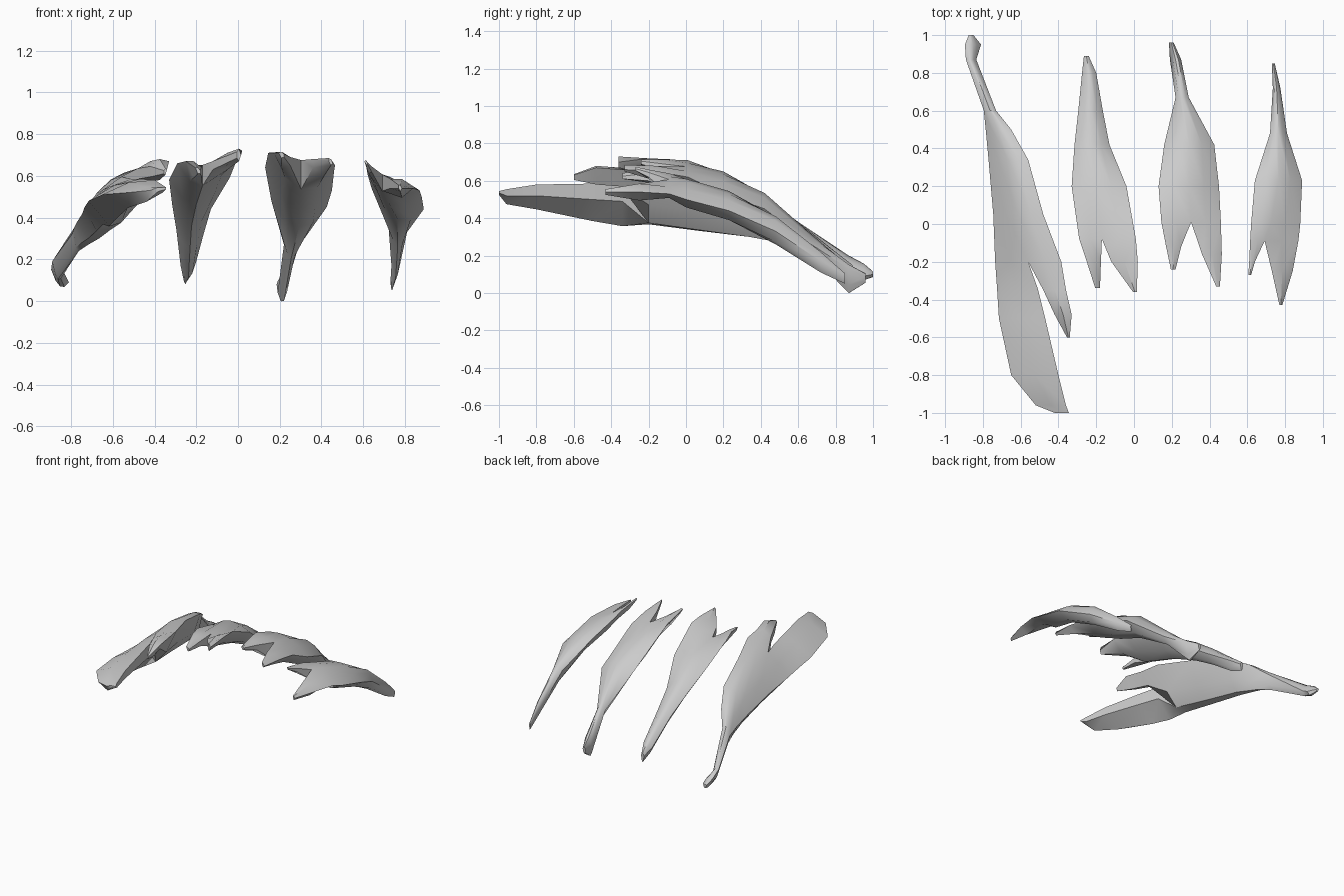
import bpy, bmesh


def body_ring(y, xl, zl, xr, zr, up, dn, m=.5):
    """Eight-point lens between a left and a right edge, with its ridge at fraction m."""
    a, b = m / 2, (1 + m) / 2
    pts = []
    for t, k in ((0, 0), (a, .75), (m, 1), (b, .75), (1, 0), (b, -.75), (m, -1), (a, -.75)):
        off = k * up if k > 0 else k * dn
        pts.append((xl + (xr - xl) * t, y, zl + (zr - zl) * t + off))
    return pts


def head_ring(y, xo, zo, xi, zi, up, dn):
    """Five-point wedge: thin outer edge, blunt inner edge facing the cleft."""
    xm, zm = (xo + xi) / 2, (zo + zi) / 2
    return [(xo, y, zo), (xm, y, zm + up), (xi, y, zi + up * .5),
            (xi, y, zi - dn * .5), (xm, y, zm - dn)]


def bridge(bm, a, b):
    n = len(a)
    for i in range(n):
        j = (i + 1) % n
        bm.faces.new((a[i], a[j], b[j], b[i]))


def muscle(name, body, left, right):
    """Tendon and belly loft that forks into two pointed heads."""
    bm = bmesh.new()
    rings = [[bm.verts.new(p) for p in body_ring(*s)] for s in body]
    bm.faces.new(rings[0])
    for a, b in zip(rings, rings[1:]):
        bridge(bm, a, b)
    end = rings[-1]
    for order, sections in (((0, 1, 2, 6, 7), left), ((4, 3, 2, 6, 5), right)):
        prev = [end[i] for i in order]
        for s in sections:
            cur = [bm.verts.new(p) for p in head_ring(*s)]
            bridge(bm, prev, cur)
            prev = cur
        bm.faces.new(prev)
    bmesh.ops.recalc_face_normals(bm, faces=bm.faces)
    me = bpy.data.meshes.new(name)
    bm.to_mesh(me)
    bm.free()
    ob = bpy.data.objects.new(name, me)
    bpy.context.collection.objects.link(ob)
    bpy.ops.object.select_all(action='DESELECT')
    ob.select_set(True)
    bpy.context.view_layer.objects.active = ob
    bpy.ops.object.shade_smooth_by_angle(angle=0.75)


# long muscle with one large and one small head
muscle("first_muscle",
       [(1.0, -.875, .11, -.85, .10, .01, .02),
        (.95, -.895, .15, -.81, .09, .03, .05),
        (.87, -.89, .19, -.835, .14, .03, .06),
        (.6, -.795, .32, -.73, .36, .04, .10),
        (.5, -.785, .35, -.65, .45, .04, .13),
        (.34, -.77, .38, -.56, .54, .05, .16),
        (.05, -.745, .42, -.48, .62, .06, .18),
        (-.2, -.735, .45, -.385, .66, .04, .18)],
       [(-.34, -.725, .465, -.51, .57, .03, .16),
        (-.5, -.715, .48, -.47, .57, .03, .14),
        (-.8, -.65, .51, -.40, .565, .03, .09),
        (-.96, -.52, .52, -.36, .55, .01, .06),
        (-1.0, -.42, .53, -.345, .54, .01, .01)],
       [(-.35, -.36, .66, -.48, .62, .03, .07),
        (-.48, -.33, .67, -.42, .63, .03, .07),
        (-.6, -.34, .63, -.355, .62, .01, .02)])

muscle("second_muscle",
       [(.89, -.265, .13, -.24, .13, .02, .05),
        (.8, -.275, .17, -.2, .19, .04, .07),
        (.6, -.295, .34, -.165, .32, .05, .08),
        (.42, -.315, .46, -.13, .44, .06, .09),
        (.2, -.33, .58, -.04, .59, .05, .12, .45),
        (-.08, -.29, .66, .01, .715, -.03, .13, .4)],
       [(-.2, -.25, .67, -.175, .63, .02, .06),
        (-.34, -.205, .64, -.18, .62, .01, .02)],
       [(-.2, .02, .72, -.12, .66, .02, .06),
        (-.36, .015, .70, -.005, .70, .03, .03)])

muscle("third_muscle",
       [(.96, .185, .08, .21, .09, .02, .03),
        (.87, .19, .04, .25, .13, .06, .085),
        (.67, .22, .27, .29, .26, .05, .06),
        (.42, .16, .48, .425, .45, .07, .11),
        (.2, .13, .64, .45, .53, .05, .14),
        (.01, .145, .71, .46, .62, .01, .13)],
       [(-.12, .17, .71, .25, .68, .02, .06),
        (-.24, .195, .71, .22, .70, .01, .02)],
       [(-.16, .465, .65, .36, .67, .02, .06),
        (-.33, .455, .66, .435, .68, .01, .02)])

muscle("fourth_muscle",
       [(.85, .73, .09, .745, .09, .015, .04),
        (.72, .735, .17, .775, .17, .05, .06),
        (.48, .72, .37, .81, .33, .06, .09),
        (.23, .64, .54, .89, .44, .04, .10),
        (0, .62, .61, .88, .50, .03, .10, .4),
        (-.09, .615, .64, .87, .53, .0, .08, .3)],
       [(-.2, .61, .66, .64, .64, .01, .04),
        (-.27, .605, .67, .62, .66, .01, .01)],
       [(-.25, .84, .54, .73, .57, .03, .06),
        (-.43, .785, .54, .77, .55, .01, .02)])
